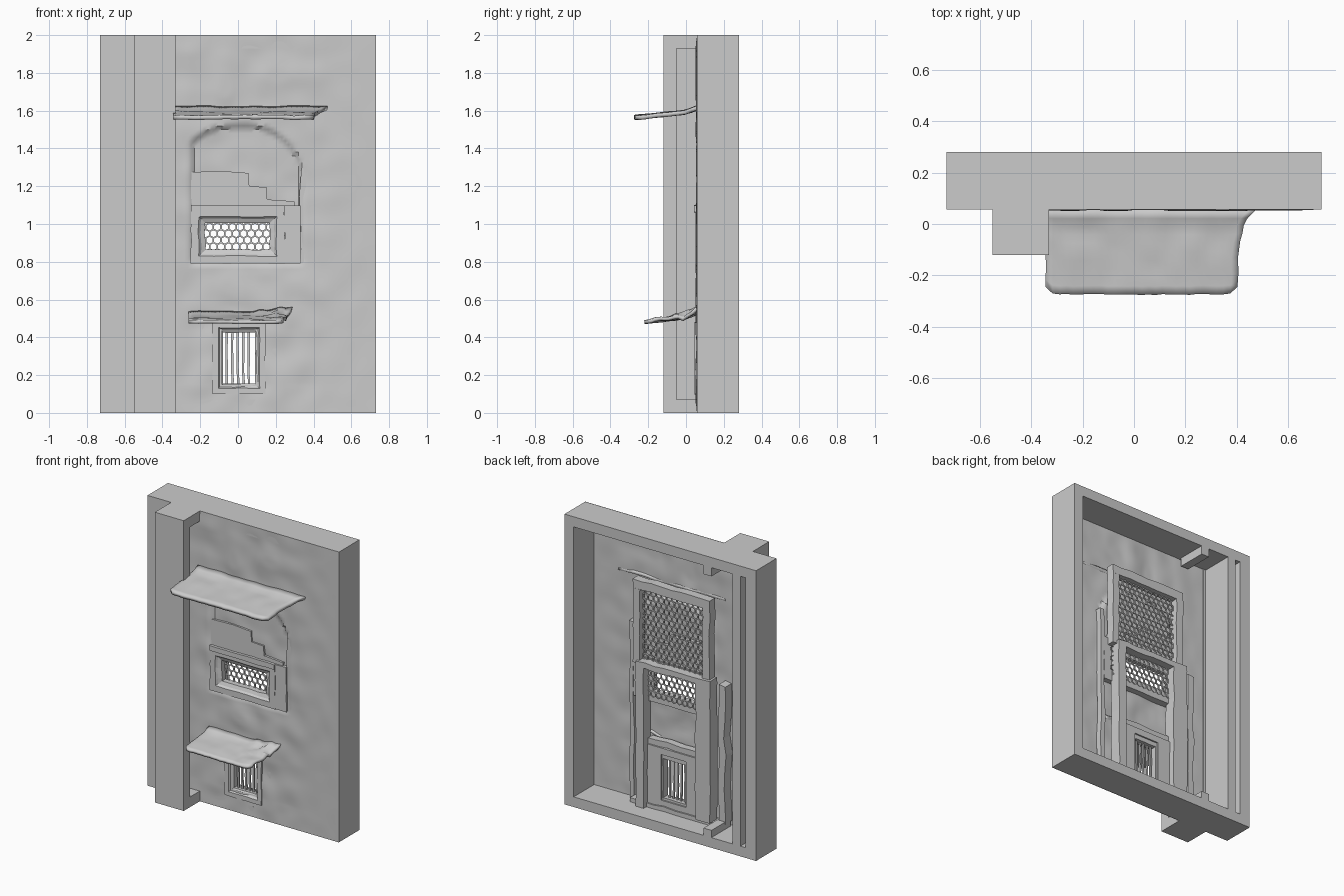
import bpy, bmesh, math
from mathutils import Vector, noise

if "Cube" in bpy.data.objects:
    bpy.data.objects.remove(bpy.data.objects["Cube"])


def finish(name, bm, smooth=False, thick=0):
    bmesh.ops.recalc_face_normals(bm, faces=bm.faces)
    me = bpy.data.meshes.new(name)
    bm.to_mesh(me)
    bm.free()
    ob = bpy.data.objects.new(name, me)
    bpy.context.collection.objects.link(ob)
    if thick:
        m = ob.modifiers.new("thickness", 'SOLIDIFY')
        m.thickness, m.offset = thick, 0
    if smooth:
        bpy.context.view_layer.objects.active = ob
        ob.select_set(True)
        bpy.ops.object.shade_smooth_by_angle(angle=math.radians(35))
        ob.select_set(False)
    return ob


def wob(x, z, s=6.0, seed=0.0):
    return noise.noise(Vector((x * s, z * s, seed)))


def boxes(name, items, wobble=0):
    # each item: x0, x1, y0, y1, z0, z1
    bm = bmesh.new()
    for x0, x1, y0, y1, z0, z1 in items:
        vs = bmesh.ops.create_cube(bm, size=1)['verts']
        for v in vs:
            v.co = ((x0 + x1) / 2 + v.co.x * (x1 - x0), (y0 + y1) / 2 + v.co.y * (y1 - y0),
                    (z0 + z1) / 2 + v.co.z * (z1 - z0))
    if wobble:
        bmesh.ops.subdivide_edges(bm, edges=[e for e in bm.edges if e.calc_length() > .2],
                                  cuts=7, use_grid_fill=True)
        for v in bm.verts:
            v.co.x += wobble * wob(v.co.x, v.co.z, 9)
            v.co.z += wobble * wob(v.co.x, v.co.z, 9, 4)
    return finish(name, bm)


def frame(name, x0, x1, z0, z1, w, y0, y1, wobble=.004):
    # mitred moulding swept round a rectangle
    prof = [(0, y1), (0, y0), (w * .55, y0), (w * .7, y0 + .012), (w, y0 + .022), (w, y1)]
    bm = bmesh.new()
    rings = []
    n = 5
    for d, y in prof:
        c = [(x0 + d, z0 + d), (x1 - d, z0 + d), (x1 - d, z1 - d), (x0 + d, z1 - d)]
        ring = []
        for i in range(4):
            a, b = c[i], c[(i + 1) % 4]
            for k in range(n):
                x, z = (a[j] + (b[j] - a[j]) * k / n for j in (0, 1))
                ring.append(bm.verts.new((x + wobble * wob(x, z, 14), y, z + wobble * wob(x, z, 14, 3))))
        rings.append(ring)
    for a, b in zip(rings, rings[1:] + rings[:1]):
        for i in range(4 * n):
            j = (i + 1) % (4 * n)
            bm.faces.new((a[i], a[j], b[j], b[i]))
    return finish(name, bm)


def plate(name, pts, y0, y1):
    bm = bmesh.new()
    f = bm.faces.new([bm.verts.new((x, y0, z)) for x, z in pts])
    r = bmesh.ops.extrude_face_region(bm, geom=[f])
    for v in r['geom']:
        if isinstance(v, bmesh.types.BMVert):
            v.co.y = y1
    return finish(name, bm)


def awning(name, x0, x1, ydepth, zfront, zback, thick, flare, crumple, seed):
    # sloping ragged sheet with rounded front corners, curling up at the wall
    nu, nv = 28, 10
    bm = bmesh.new()
    g = []
    for j in range(nv + 1):
        v = j / nv
        row = []
        for i in range(nu + 1):
            u = i / nu
            xr = x1 + flare * max(0, 1 - v * 6) + .012 * wob(v, 0, 4, seed) - .03 * v
            x = x0 + (xr - x0) * u
            corner = max(0, 1 - min(u, 1 - u) / .06) ** 2 * .03
            y = .058 - v * (.058 - ydepth - corner - .008 * abs(wob(u, 0, 9, seed)))
            z = zback + (zfront - zback) * v ** .8 + .012 * max(0, 1 - v * 5)
            z += .006 * wob(x, y, 12, seed) + crumple * max(0, u - .55) * (1 - v) * (1 + 2 * wob(x, y, 22, seed))
            row.append(bm.verts.new((x, y, z)))
        g.append(row)
    for j in range(nv):
        for i in range(nu):
            bm.faces.new((g[j][i], g[j][i + 1], g[j + 1][i + 1], g[j + 1][i]))
    return finish(name, bm, True, thick)


# Outer shell: open-backed rim boards
F, B = .057, .28
boxes("wall_rim", [(-.73, .73, F, B, 0, .07), (-.73, .73, F, B, 1.93, 2),
                   (.66, .73, F, B, .07, 1.93), (-.73, -.65, F, B, .07, 1.93),
                   (-.61, -.55, F, B, .07, 1.93),
                   (-.65, -.61, F, .07, .07, 1.93)])
boxes("rim_blocks", [(-.39, -.33, .075, B, 1.87, 1.93), (-.39, -.33, .075, B, .07, .12)])

# Hollow pillar, open on its right side
boxes("pillar", [(-.55, -.33, -.12, -.05, 0, 2), (-.55, -.53, -.05, F, .07, 1.93),
                 (-.55, -.33, -.05, F, 0, .07), (-.55, -.33, -.05, F, 1.93, 2)])

# Plaster wall with arched recess and two window openings
holes = [(-.18, .21, .86, 1.05), (-.085, .095, .15, .45)]


def lines(a, b, n, extra):
    base = [a + (b - a) * i / n for i in range(n + 1)]
    base = [t for t in base if all(abs(t - e) > .008 for e in extra)]
    return sorted(base + extra)


def arch_depth(x, z):
    r = .3
    dx = abs(x - .045) - r
    top = 1.23 + .3 * math.sqrt(max(0, 1 - ((x - .045) / r) ** 2)) if x > .045 else 1.53 - .1 * (max(0, .045 - x) / r) ** 3
    d = min(-dx, top - z, z - .79)
    t = min(1, max(0, d / .02))
    return .022 * t * t * (3 - 2 * t)


xs = lines(-.55, .73, 72, [-.18, .21, -.085, .095])
zs = lines(0, 2, 100, [.86, 1.05, .15, .45])
bm = bmesh.new()
grid = []
for z in zs:
    row = []
    for x in xs:
        edge = min(1, (.73 - x) / .1, (x + .55) / .1, z / .1, (2 - z) / .1)
        near = math.exp(-((x - .03) / .4) ** 4)
        y = .055 + arch_depth(x, z) + edge * (.003 + .009 * near) * wob(x, z, 7)
        row.append(bm.verts.new((x, max(y, .05), z)))
    grid.append(row)
for j in range(len(zs) - 1):
    for i in range(len(xs) - 1):
        cx, cz = (xs[i] + xs[i + 1]) / 2, (zs[j] + zs[j + 1]) / 2
        if any(a < cx < b and c < cz < d for a, b, c, d in holes):
            continue
        bm.faces.new((grid[j][i], grid[j][i + 1], grid[j + 1][i + 1], grid[j + 1][i]))
finish("plaster_wall", bm, True)

# Stepped remnant of masonry above the upper window
plate("stepped_infill", [(-.25, 1.06), (-.25, 1.275), (-.08, 1.28), (.055, 1.27), (.06, 1.2),
                         (.15, 1.195), (.155, 1.13), (.3, 1.12), (.3, 1.1), (.24, 1.06)], .062, .1)

# Upper window: front frame, lintel, side board
frame("upper_window_frame", -.25, .245, .79, 1.08, .075, .05, .11, .006)
boxes("upper_window_lintel", [(-.25, .245, .043, .1, 1.065, 1.1)], .006)
boxes("upper_window_side_board", [(.245, .33, .052, .1, .79, 1.1)], .008)
boxes("loose_blocks", [(.17, .25, .07, .11, .87, .905), (.19, .25, .065, .11, .915, .94)])

# Hexagonal grille
bm = bmesh.new()
P = .04
R = P / math.sqrt(3)
for r in range(22):
    for c in range(13):
        cx, cz = -.23 + c * P + (r % 2) * P / 2, .845 + r * R * 1.5
        v = []
        for rad in (R, R * .8):
            for y in (.108, .117):
                v.append([bm.verts.new((cx + rad * math.sin(k * math.pi / 3), y,
                                        cz + rad * math.cos(k * math.pi / 3))) for k in range(6)])
        for k in range(6):
            m = (k + 1) % 6
            for a, b in ((0, 2), (2, 3), (3, 1)):
                bm.faces.new((v[a][k], v[a][m], v[b][m], v[b][k]))
finish("hex_grille", bm)

# Rear frames inside the recess
boxes("rear_upper_frame", [(-.285, .3, .09, .15, 1.56, 1.62), (.25, .3, .09, .15, 1.05, 1.56),
                           (-.285, -.23, .09, .15, 1.07, 1.56)], .008)
boxes("rear_door_frame", [(.205, .265, .09, .17, .06, 1.06), (-.3, -.19, .09, .17, .1, 1.04),
                          (-.3, .265, .09, .17, 1.035, 1.075)], .012)
boxes("rear_jambs", [(-.39, -.34, .06, .13, .1, 1.05), (.33, .36, .06, .1, .05, 1.3)], .016)
boxes("rear_ledge", [(-.19, .205, .07, .12, .5, .54), (-.36, .33, .07, .14, .07, .1)], .01)

# Lower window with bars
frame("lower_window_frame", -.135, .145, .1, .48, .055, .046, .12)
boxes("lower_window_surround", [(-.19, -.09, .06, .13, .07, .5), (.1, .205, .06, .13, .07, .5),
                                (-.09, .1, .06, .13, .07, .14), (-.09, .1, .06, .13, .455, .5)])
boxes("window_bars", [(-.066 + i * .029, -.054 + i * .029, .085, .097, .14, .46) for i in range(5)], .006)

# Awnings
awning("upper_awning", -.343, .428, -.275, 1.565, 1.602, .022, .045, .0, 1.3)
awning("lower_awning", -.262, .27, -.22, .482, .518, .018, .02, .045, 5.7)
